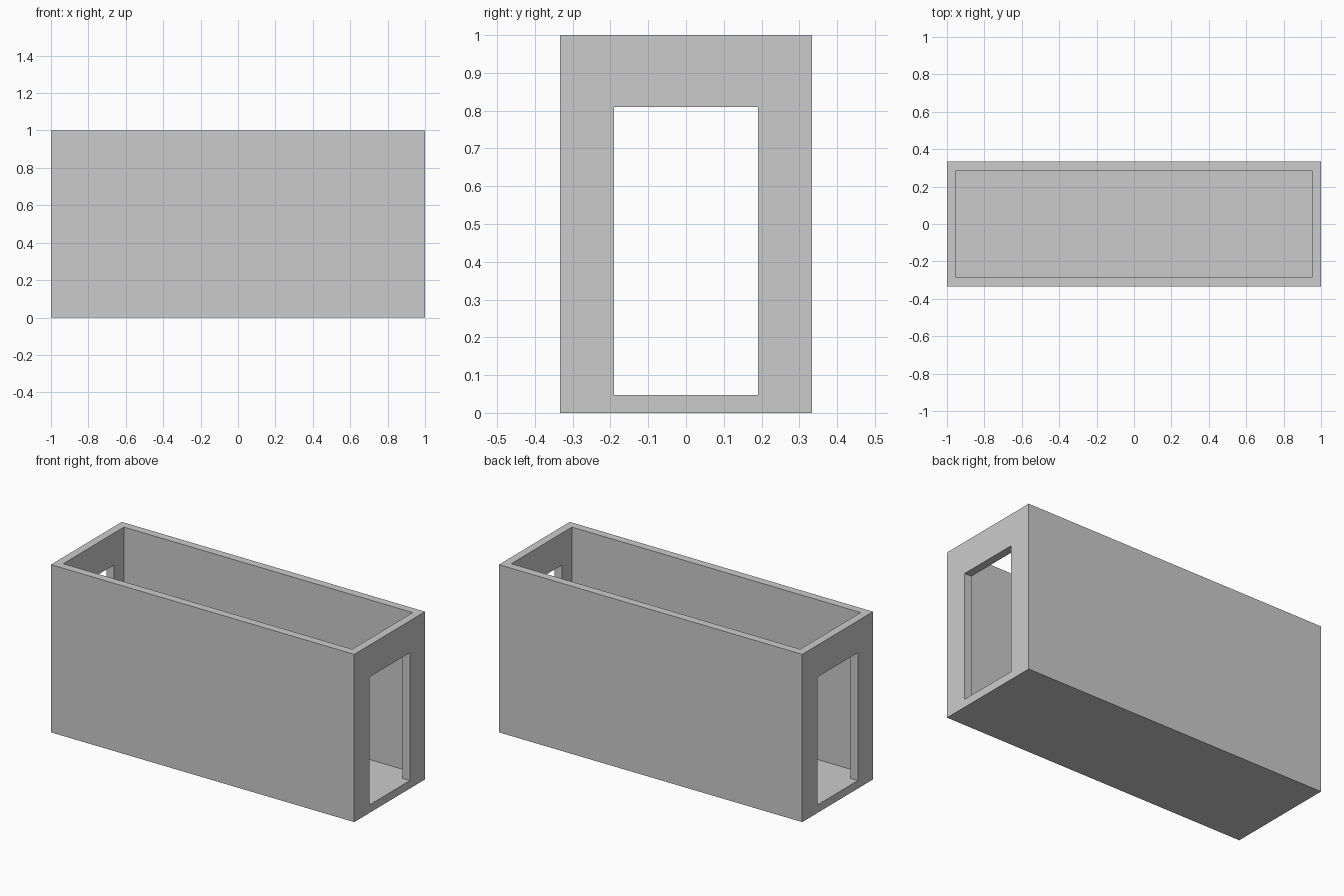
import bpy

if "Cube" in bpy.data.objects:
    bpy.data.objects.remove(bpy.data.objects["Cube"])

U = 1 / 21                      # wall thickness
LENGTH, WIDTH, HEIGHT = 2.0, 14 * U, 1.0
DOOR_WIDTH, DOOR_TOP = 8 * U, 17 * U


def box(name, sx, sy, z0, z1):
    """Box centred on x and y, spanning z0 to z1."""
    bpy.ops.mesh.primitive_cube_add(size=1, location=(0, 0, 0))
    ob = bpy.context.object
    ob.name = name
    for v in ob.data.vertices:
        v.co = (v.co.x * sx, v.co.y * sy, z1 if v.co.z > 0 else z0)
    return ob


def cut(target, cutter):
    mod = target.modifiers.new(cutter.name, 'BOOLEAN')
    mod.operation = 'DIFFERENCE'
    mod.solver = 'EXACT'
    mod.object = cutter
    cutter.hide_render = True
    cutter.display_type = 'WIRE'


# Outer block
shell = box("corridor_shell", LENGTH, WIDTH, 0, HEIGHT)

# Open-topped interior
cut(shell, box("interior_cutter", LENGTH - 2 * U, WIDTH - 2 * U, U, HEIGHT + 0.2))

# Doorways through both end walls, flush with the floor
cut(shell, box("doorway_cutter", LENGTH + 0.4, DOOR_WIDTH, U, DOOR_TOP))
